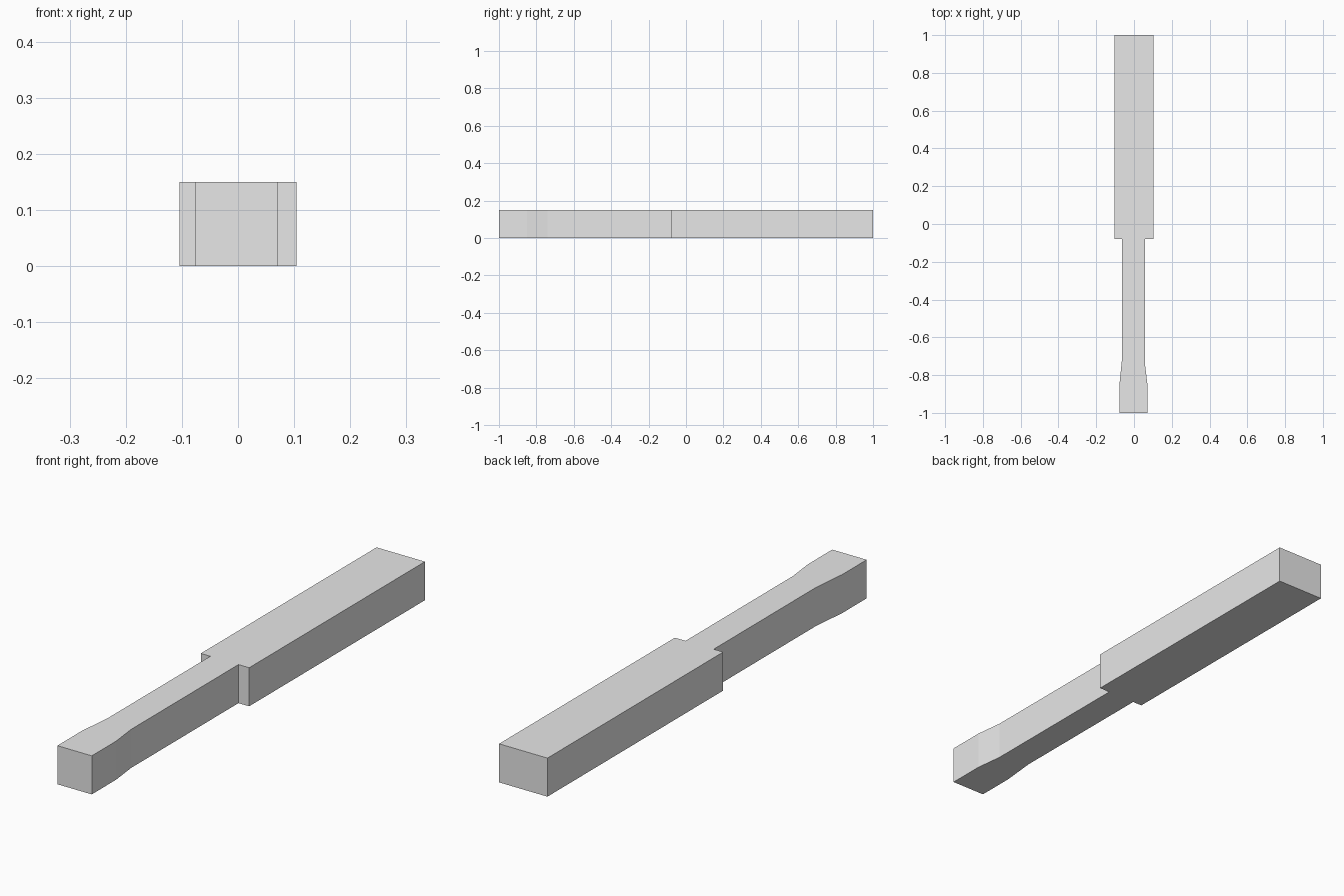
import bpy
import bmesh

HEIGHT = 0.15

cube = bpy.data.objects.get("Cube")
if cube:
    bpy.data.objects.remove(cube, do_unlink=True)

grey = bpy.data.materials.new("plain grey")
grey.use_nodes = True
grey.diffuse_color = (0.8, 0.8, 0.8, 1)
grey.node_tree.nodes["Principled BSDF"].inputs["Base Color"].default_value = (0.8, 0.8, 0.8, 1)


def extrude_outline(name, outline):
    """Raise a flat plan outline into a solid bar."""
    bm = bmesh.new()
    base = bm.faces.new([bm.verts.new((x, y, 0)) for x, y in outline])
    raised = bmesh.ops.extrude_face_region(bm, geom=[base], use_keep_orig=True)
    top = [v for v in raised["geom"] if isinstance(v, bmesh.types.BMVert)]
    bmesh.ops.translate(bm, verts=top, vec=(0, 0, HEIGHT))
    bmesh.ops.recalc_face_normals(bm, faces=bm.faces)
    mesh = bpy.data.meshes.new(name)
    bm.to_mesh(mesh)
    bm.free()
    mesh.materials.append(grey)
    obj = bpy.data.objects.new(name, mesh)
    bpy.context.collection.objects.link(obj)
    return obj


# One continuous bar: wide block, square shoulders, narrow grip, flared end
shoulder = -0.08
block = [(0.104, shoulder), (0.104, 1), (-0.104, 1), (-0.104, shoulder)]
left_grip = [(-0.063, shoulder), (-0.063, -0.71), (-0.077, -0.85), (-0.077, -1)]
right_grip = [(0.071, -1), (0.071, -0.85), (0.058, -0.74), (0.058, shoulder)]
extrude_outline("bat", block + left_grip + right_grip)
